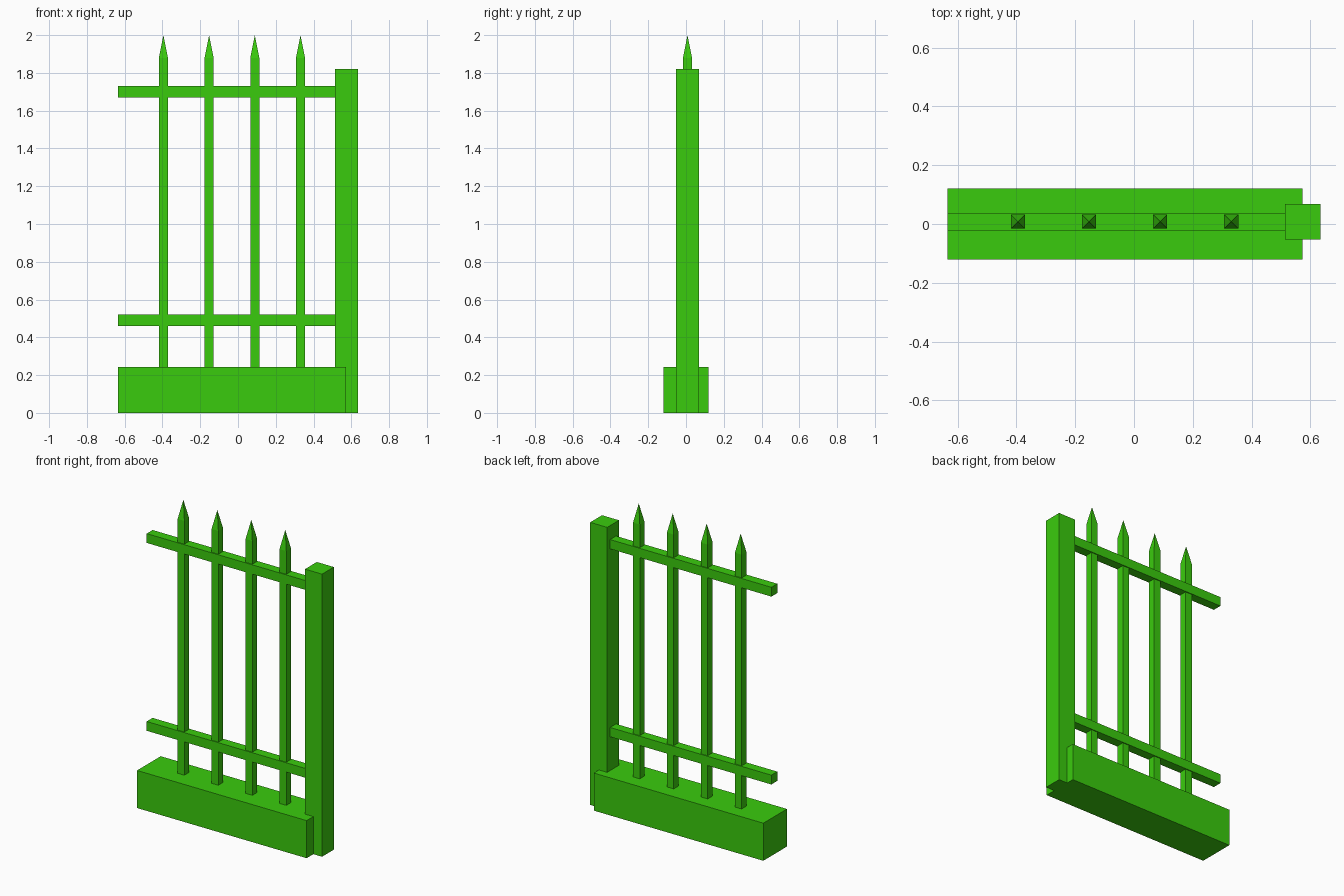
import bpy
import bmesh

cube = bpy.data.objects.get("Cube")
if cube:
    bpy.data.objects.remove(cube, do_unlink=True)

GREEN = (0.042, 0.60, 0.004, 1.0)
green = bpy.data.materials.new("bright_green")
green.use_nodes = True
green.diffuse_color = GREEN
green.node_tree.nodes["Principled BSDF"].inputs["Base Color"].default_value = GREEN


def add_box(name, low, high, tip=0.0):
    """Box between two corners; a positive tip adds a pyramid point on top."""
    bm = bmesh.new()
    bmesh.ops.create_cube(bm, size=1.0)
    for v in bm.verts:
        v.co = [high[i] if v.co[i] > 0 else low[i] for i in range(3)]
    if tip:
        top = max(bm.faces, key=lambda f: f.calc_center_median().z)
        peak = bmesh.ops.poke(bm, faces=[top])["verts"][0]
        peak.co.z += tip
    bmesh.ops.recalc_face_normals(bm, faces=bm.faces)
    mesh = bpy.data.meshes.new(name)
    bm.to_mesh(mesh)
    bm.free()
    mesh.materials.append(green)
    obj = bpy.data.objects.new(name, mesh)
    bpy.context.collection.objects.link(obj)
    return obj


LEFT_END, BASE_TOP, MID_Y = -0.635, 0.242, 0.008

# Plinth and end post
add_box("base_wall", (LEFT_END, -0.12, 0), (0.573, 0.12, BASE_TOP))
add_box("end_post", (0.514, MID_Y - 0.06, 0), (0.635, MID_Y + 0.06, 1.82))

# Horizontal rails
for name, z in (("lower_rail", 0.46), ("upper_rail", 1.67)):
    add_box(name, (LEFT_END, MID_Y - 0.03, z), (0.514, MID_Y + 0.03, z + 0.06))

# Pointed pickets
half = 0.024
for i in range(4):
    x = -0.395 + 0.242 * i
    add_box(f"picket_{i + 1}", (x - half, MID_Y - half, BASE_TOP),
            (x + half, MID_Y + half, 1.88), tip=0.12)
